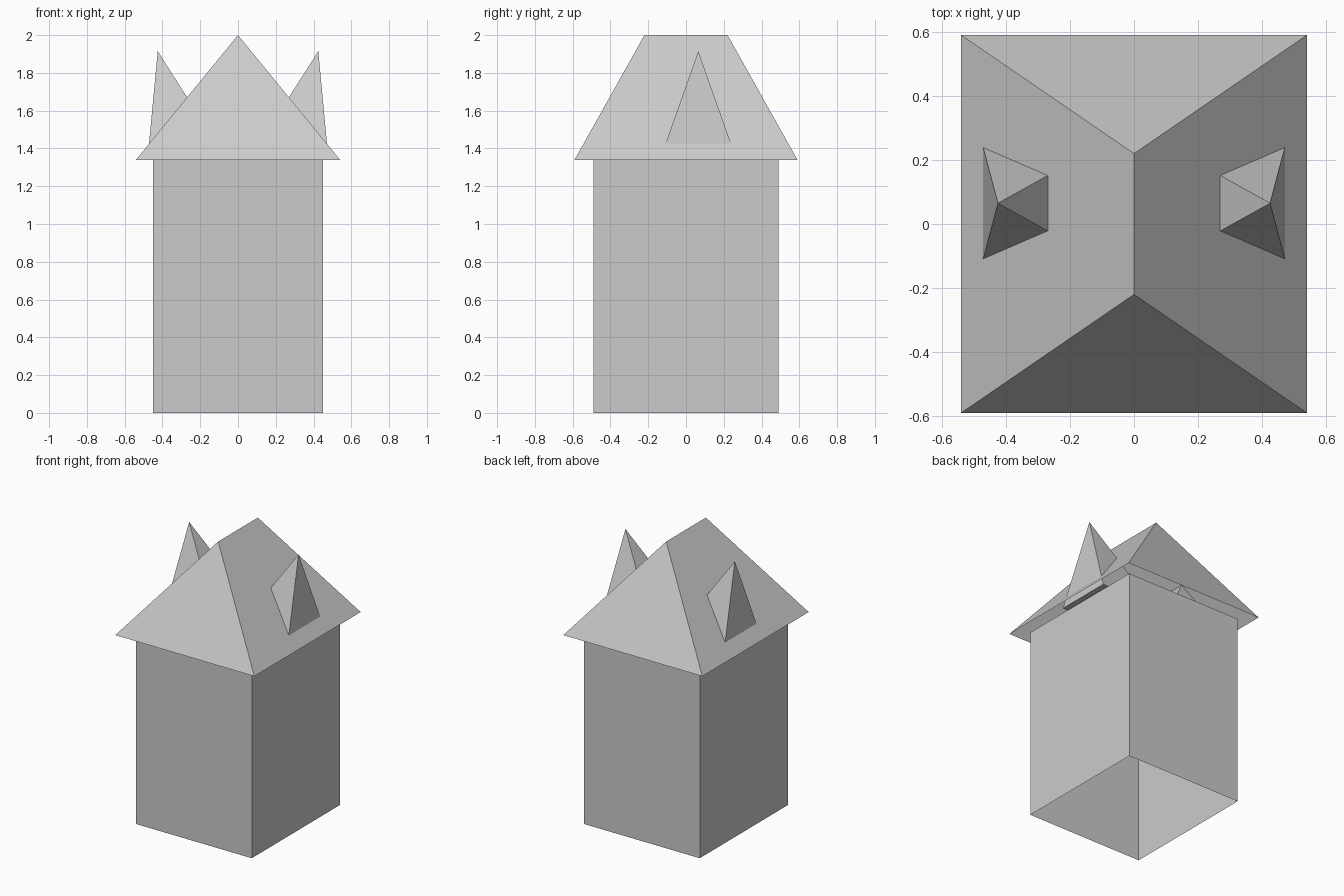
import bpy
import bmesh

cube = bpy.data.objects.get("Cube")
if cube:
    bpy.data.objects.remove(cube, do_unlink=True)

grey = bpy.data.materials.new("plain grey")
grey.use_nodes = True
colour = (0.6, 0.6, 0.6, 1)
grey.diffuse_color = colour
grey.node_tree.nodes["Principled BSDF"].inputs["Base Color"].default_value = colour

WALL_TOP = 1.34


def rectangle(x0, x1, half_y, z, mid_y=0):
    """Corners of a level rectangle, counter-clockwise from above."""
    return [(x0, mid_y - half_y, z), (x1, mid_y - half_y, z),
            (x1, mid_y + half_y, z), (x0, mid_y + half_y, z)]


def build(name, points, faces):
    mesh = bpy.data.meshes.new(name)
    bm = bmesh.new()
    verts = [bm.verts.new(p) for p in points]
    for face in faces:
        bm.faces.new([verts[i] for i in face])
    bm.to_mesh(mesh)
    bm.free()
    mesh.materials.append(grey)
    obj = bpy.data.objects.new(name, mesh)
    bpy.context.collection.objects.link(obj)
    return obj


# Walls: four sides, open below and above
walls = rectangle(-0.45, 0.45, 0.49, 0) + rectangle(-0.45, 0.45, 0.49, WALL_TOP)
build("walls", walls, [(i, (i + 1) % 4, (i + 1) % 4 + 4, i + 4) for i in range(4)])

# Hipped roof: thin open shell with a short ridge from front to back
roof = rectangle(-0.54, 0.54, 0.59, WALL_TOP) + [(0, -0.22, 2), (0, 0.22, 2)]
build("roof", roof, [(0, 1, 4), (1, 2, 5, 4), (2, 3, 5), (3, 0, 4, 5)])

# Leaning pyramid spikes, sunk into each side slope of the roof
spike = rectangle(0.065, 0.478, 0.2, 1.35, mid_y=0.065) + [(0.425, 0.065, 1.915)]
sides = [(i, (i + 1) % 4, 4) for i in range(4)] + [(3, 2, 1, 0)]
build("left_spike", spike, sides)
build("right_spike", [(-x, y, z) for x, y, z in spike], [f[::-1] for f in sides])
